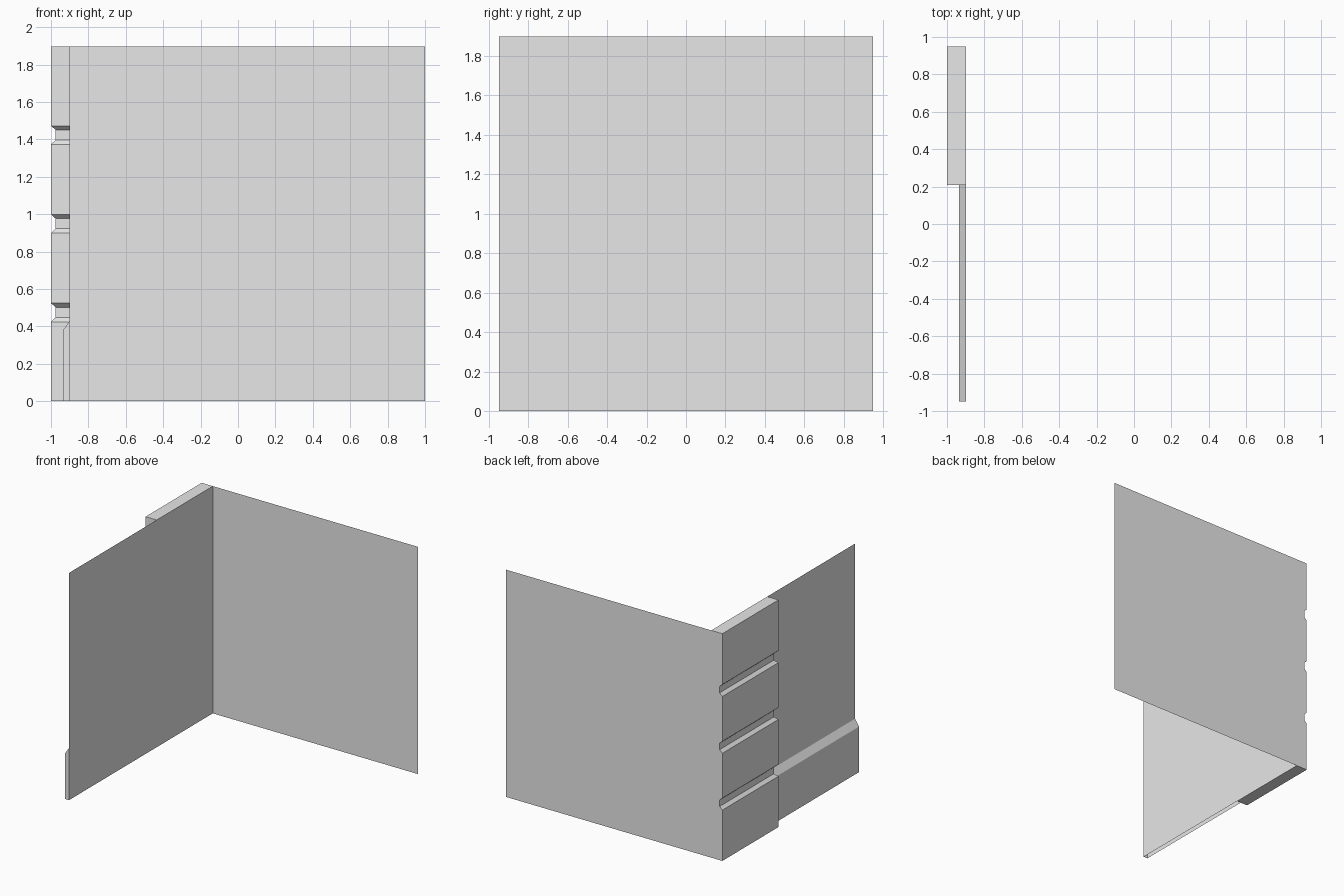
import bpy

# Remove the default object
cube = bpy.data.objects.get("Cube")
if cube:
    bpy.data.objects.remove(cube, do_unlink=True)

HEIGHT = 1.897          # wall height and length
BACK = HEIGHT / 2       # y of the back wall; the front edge is -BACK
INNER = 1 - HEIGHT      # x of the side wall
PILLAR_FRONT = 0.209
GROOVE = 0.025          # groove depth

grey = bpy.data.materials.new("plain_grey")
grey.use_nodes = True
colour = (0.8, 0.8, 0.8, 1)
grey.diffuse_color = colour
grey.node_tree.nodes["Principled BSDF"].inputs["Base Color"].default_value = colour


def add_part(name, verts, faces):
    mesh = bpy.data.meshes.new(name)
    mesh.from_pydata(verts, [], faces)
    mesh.materials.append(grey)
    obj = bpy.data.objects.new(name, mesh)
    bpy.context.collection.objects.link(obj)
    return obj


def add_wall(name, start, end):
    """Upright single sheet between two floor points."""
    verts = [(*start, 0), (*end, 0), (*end, HEIGHT), (*start, HEIGHT)]
    return add_part(name, verts, [(0, 1, 2, 3)])


# Thin walls meeting in a corner
add_wall("back_wall", (INNER, BACK), (1, BACK))
add_wall("side_wall", (INNER, BACK), (INNER, -BACK))

# Pillar: levels of (height, inset), with three grooves at the quarter heights
levels = [(0, 0)]
for i in range(1, 4):
    mid = HEIGHT * i / 4
    levels += [(mid - 0.05, 0), (mid - 0.026, GROOVE),
               (mid + 0.028, GROOVE), (mid + 0.05, 0)]
levels.append((HEIGHT, 0))

verts, faces = [], []
for z, d in levels:
    verts += [(INNER, BACK, z), (-1 + d, BACK, z),
              (-1 + d, PILLAR_FRONT + d, z), (INNER, PILLAR_FRONT + d, z)]
for i in range(len(levels) - 1):
    a, b = 4 * i, 4 * i + 4
    # back, outer side and front; the side wall closes the fourth side
    faces += [(a + k, a + k + 1, b + k + 1, b + k) for k in range(3)]
top = 4 * (len(levels) - 1)
faces += [(3, 2, 1, 0), (top, top + 1, top + 2, top + 3)]
add_part("grooved_pillar", verts, faces)

# Skirting board with a sloped top, capped at the front end
profile = [(INNER, 0), (-0.935, 0), (-0.935, 0.38), (INNER, 0.435)]
verts = [(x, y, z) for y in (-BACK, PILLAR_FRONT) for x, z in profile]
add_part("skirting_board", verts, [(1, 2, 6, 5), (2, 3, 7, 6), (3, 2, 1, 0)])
